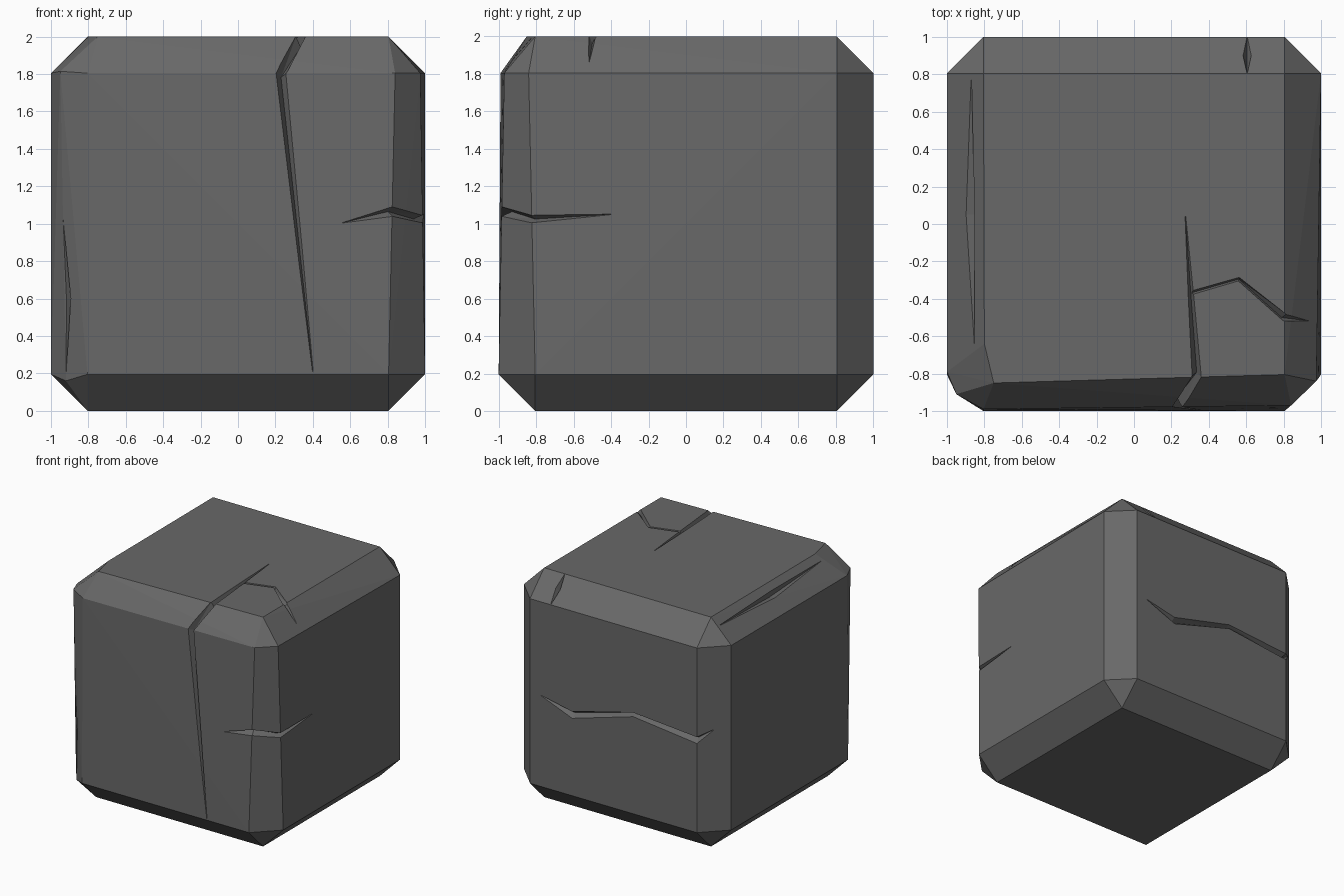
import bpy, bmesh
from mathutils import Vector

if "Cube" in bpy.data.objects:
    bpy.data.objects.remove(bpy.data.objects["Cube"])

grey = bpy.data.materials.new("stone grey")
grey.diffuse_color = (0.14, 0.14, 0.14, 1)
grey.use_nodes = True
grey.node_tree.nodes["Principled BSDF"].inputs["Base Color"].default_value = grey.diffuse_color


def make_object(name, bm):
    bmesh.ops.recalc_face_normals(bm, faces=bm.faces[:])
    mesh = bpy.data.meshes.new(name)
    bm.to_mesh(mesh)
    bm.free()
    mesh.materials.append(grey)
    ob = bpy.data.objects.new(name, mesh)
    bpy.context.collection.objects.link(ob)
    return ob


# Block: hull of the chamfered cube corners
C = 0.805
points = []
for sx in (-1, 1):
    for sy in (-1, 1):
        for sz in (-1, 1):
            if (sy, sz) == (-1, 1):
                continue  # the two worn top front corners follow below
            points += [(sx, sy * C, 1 + sz * C), (sx * C, sy, 1 + sz * C),
                       (sx * C, sy * C, 1 + sz)]
# worn front right corner, chipped front left corner and its bulging edge
points += [(0.84, -0.97, 1.805), (0.975, -0.84, 1.805), (0.805, -0.805, 2)]
points += [(-1, -0.79, 1.805), (-C, -0.99, 1.805), (-0.8, -0.64, 2),
           (-0.75, -0.85, 2), (-0.95, -0.91, 1.815), (-0.92, -0.91, 0.16)]
bm = bmesh.new()
for p in points:
    bm.verts.new(p)
bmesh.ops.convex_hull(bm, input=bm.verts[:])
bmesh.ops.dissolve_limit(bm, angle_limit=0.004, verts=bm.verts[:], edges=bm.edges[:])
block = make_object("stone_block", bm)


def crack(path):
    """Cut a V groove; path rows are (position, outward normal, half width, depth)."""
    bm = bmesh.new()
    pos = [Vector(r[0]) for r in path]
    rings = []
    for i, (p, n, w, d) in enumerate(path):
        n = Vector(n).normalized()
        t = pos[min(i + 1, len(pos) - 1)] - pos[max(i - 1, 0)]
        side = t.cross(n).normalized()
        p = pos[i]
        ring = [p - n * d, p - side * w, p - side * w * 1.2 + n * 0.06,
                p + side * w * 1.2 + n * 0.06, p + side * w]
        rings.append([bm.verts.new(v) for v in ring])
    for a, b in zip(rings, rings[1:]):
        for k in range(5):
            j = (k + 1) % 5
            bm.faces.new((a[k], a[j], b[j], b[k]))
    bm.faces.new(rings[0])
    bm.faces.new(rings[-1])
    bmesh.ops.triangulate(bm, faces=bm.faces[:])
    cutter = make_object("crack_cutter", bm)
    cutter.hide_render = True
    mod = block.modifiers.new("crack", 'BOOLEAN')
    mod.operation = 'DIFFERENCE'
    mod.solver = 'EXACT'
    mod.object = cutter
    bpy.context.view_layer.objects.active = block
    bpy.ops.object.modifier_apply(modifier=mod.name)
    bpy.data.objects.remove(cutter)


UP, FRONT, BACK, RIGHT = (0, 0, 1), (0, -1, 0), (0, 1, 0), (1, 0, 0)
FRONT_UP, RIGHT_UP, LEFT_UP = (0, -1, 1), (1, 0, 1), (-1, 0, 1)
FRONT_LEFT = (-0.6, -1, 0)
TIP = (0.002, 0.005)

# Long crack up the front and over the top
crack([((0.40, -1, 0.21), FRONT, *TIP),
       ((0.23, -0.985, 1.805), (0, -1, 0.41), 0.03, 0.06),
       ((0.335, -0.815, 2), (0, -0.41, 1), 0.025, 0.06),
       ((0.305, -0.39, 2), UP, 0.015, 0.04),
       ((0.275, 0.04, 2), UP, *TIP)])
# Its side branch towards the right edge
crack([((0.30, -0.37, 2), UP, 0.01, 0.03),
       ((0.56, -0.295, 2), UP, 0.01, 0.03),
       ((0.805, -0.50, 2), (0.41, 0, 1), 0.02, 0.04),
       ((0.95, -0.52, 1.85), RIGHT_UP, *TIP)])
# Crack around the front right edge
crack([((0.56, -0.99, 1.005), FRONT, *TIP),
       ((0.825, -0.985, 1.065), (0.41, -1, 0), 0.026, 0.06),
       ((0.985, -0.825, 1.025), (1, -0.41, 0), 0.02, 0.05),
       ((0.995, -0.40, 1.05), RIGHT, *TIP)])
# Zigzag crack across the back
crack([((0.70, 1, 0.99), BACK, *TIP),
       ((0.40, 1, 0.90), BACK, 0.03, 0.05),
       ((-0.19, 1, 1.06), BACK, 0.018, 0.05),
       ((-0.805, 1, 1.0), (-0.41, 1, 0), 0.028, 0.06),
       ((-0.90, 0.905, 1.08), (-1, 1, 0), *TIP)])
# Nick in the top back chamfer
crack([((0.605, 0.995, 1.81), (0, 1, 1), *TIP),
       ((0.605, 0.90, 1.905), (0, 1, 1), 0.022, 0.05),
       ((0.605, 0.81, 1.995), (0, 1, 1), *TIP)])
# Long split in the top left chamfer
crack([((-0.87, 0.77, 1.935), LEFT_UP, *TIP),
       ((-0.875, 0.05, 1.93), LEFT_UP, 0.032, 0.05),
       ((-0.855, -0.64, 1.95), LEFT_UP, *TIP)])
# Two splits down the front left edge
crack([((-0.95, -0.91, 1.80), FRONT_LEFT, *TIP),
       ((-0.895, -0.94, 1.39), FRONT_LEFT, 0.03, 0.05),
       ((-0.938, -0.915, 1.06), FRONT_LEFT, *TIP)])
crack([((-0.938, -0.915, 1.03), FRONT_LEFT, *TIP),
       ((-0.908, -0.93, 0.60), FRONT_LEFT, 0.016, 0.04),
       ((-0.922, -0.915, 0.19), FRONT_LEFT, *TIP)])
